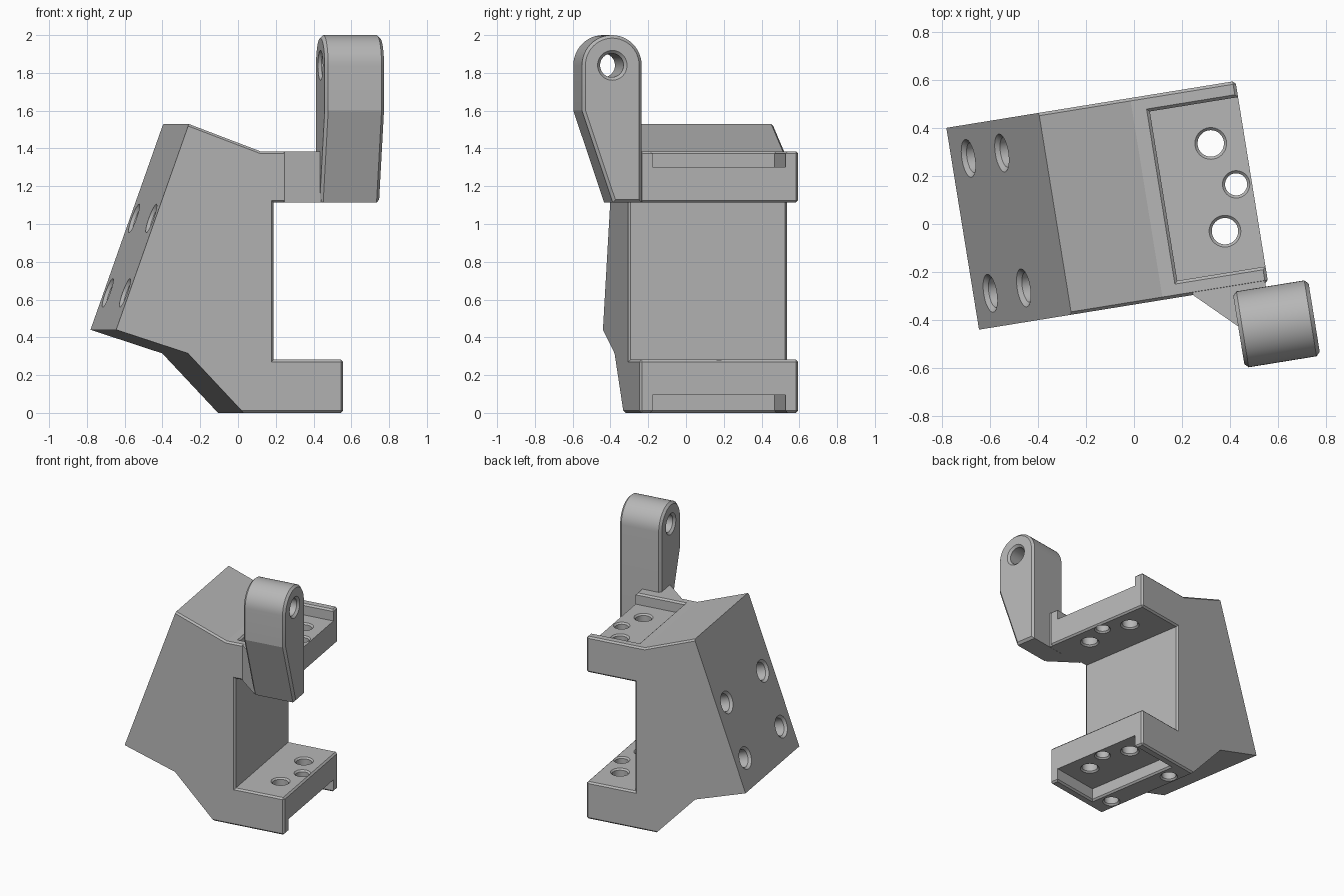
import bpy, bmesh, math
from mathutils import Vector

if "Cube" in bpy.data.objects:
    bpy.data.objects.remove(bpy.data.objects["Cube"])

TURN = math.radians(9.2)      # whole bracket is turned about z
FRONT, BACK = -0.331, 0.52    # depth range of the main body

grey = bpy.data.materials.new("grey plastic")
grey.diffuse_color = (0.47, 0.47, 0.47, 1)
grey.use_nodes = True
grey.node_tree.nodes["Principled BSDF"].inputs["Base Color"].default_value = grey.diffuse_color


def make_object(name, bm):
    bmesh.ops.recalc_face_normals(bm, faces=bm.faces[:])
    me = bpy.data.meshes.new(name)
    bm.to_mesh(me)
    bm.free()
    ob = bpy.data.objects.new(name, me)
    bpy.context.collection.objects.link(ob)
    me.materials.append(grey)
    return ob


def loft(rings):
    """Closed solid through equal-length rings of points."""
    bm = bmesh.new()
    loops = [[bm.verts.new(p) for p in ring] for ring in rings]
    n = len(loops[0])
    for a, b in zip(loops, loops[1:]):
        for i in range(n):
            j = (i + 1) % n
            bm.faces.new((a[i], a[j], b[j], b[i]))
    bm.faces.new(loops[0])
    bm.faces.new(loops[-1])
    bmesh.ops.recalc_face_normals(bm, faces=bm.faces[:])
    return bm


def chamfer(bm, width, keep):
    edges = [e for e in bm.edges if keep(e)]
    bmesh.ops.bevel(bm, geom=edges, offset=width, segments=1, affect='EDGES', clamp_overlap=True)


def hole_cutter(start, axis, length, r, c, both=True):
    """Round cutter with a countersunk mouth."""
    axis = Vector(axis).normalized()
    side = axis.orthogonal().normalized()
    other = axis.cross(side)
    steps = [(-0.01, r + c + 0.01), (c, r)]
    steps += [(length - c, r), (length + 0.01, r + c + 0.01)] if both else [(length, r)]
    rings = []
    for d, rad in steps:
        mid = Vector(start) + axis * d
        rings.append([mid + (side * math.cos(t) + other * math.sin(t)) * rad
                      for t in (2 * math.pi * k / 48 for k in range(48))])
    return make_object("cutter", loft(rings))


def pocket_cutter(floor, rim):
    """Rectangular recess, open at the tip, flared at the rim."""
    s = 1 if rim > floor else -1
    rings = []
    for z, f in ((floor, 0), (rim - s * 0.012, 0), (rim + s * 0.01, 0.022)):
        u0, v0, v1 = 0.14 - f, -0.262 - f, 0.452 + f
        rings.append([(u0, v0, z), (0.7, v0, z), (0.7, v1, z), (u0, v1, z)])
    return make_object("cutter", loft(rings))


def cut(ob, cutters):
    bpy.context.view_layer.objects.active = ob
    for c in cutters:
        m = ob.modifiers.new("cut", 'BOOLEAN')
        m.operation, m.solver, m.object = 'DIFFERENCE', 'EXACT', c
        bpy.ops.object.modifier_apply(modifier=m.name)
        bpy.data.objects.remove(c)


def finish(ob):
    bpy.ops.object.select_all(action='DESELECT')
    ob.select_set(True)
    bpy.context.view_layer.objects.active = ob
    bpy.ops.object.shade_smooth_by_angle(angle=math.radians(15))
    ob.rotation_euler.z = TURN


# Main body: C-shaped side profile with a slanted mounting face
profile = [(-0.707, 0.44), (-0.322, 0.315), (-0.023, 0), (0.512, 0), (0.512, 0.282),
           (0.139, 0.282), (0.139, 1.113), (0.512, 1.113), (0.512, 1.385),
           (0.068, 1.385), (-0.317, 1.53)]
bm = loft([[(u, v, z) for u, z in profile] for v in (FRONT, BACK)])


def body_edge(e):
    a, b = e.verts
    along_depth = abs(a.co.y - b.co.y) > 0.1
    if along_depth:
        return a.co.x > 0.5
    return max(a.co.x, b.co.x) > -0.02 and min(a.co.x, b.co.x) > -0.5


chamfer(bm, 0.012, body_edge)
body = make_object("bracket_body", bm)

cutters = [pocket_cutter(1.302, 1.385), pocket_cutter(0.095, 0)]
# Three screw holes through each arm
for u, v, r in ((0.369, 0.28, 0.055), (0.446, 0.095, 0.046), (0.369, -0.09, 0.055)):
    for z0, z1 in ((1.113, 1.302), (0.095, 0.282)):
        cutters.append(hole_cutter((u, v, z0), (0, 0, 1), z1 - z0, r, 0.011))
# Two blind holes under the foot
for v in (-0.17, 0.36):
    cutters.append(hole_cutter((0.045, v, 0), (0, 0, 1), 0.22, 0.05, 0.011, False))
# Four blind holes square to the slanted face
slope = Vector((0.39, 0, 1.09)).normalized()
inward = Vector((slope.z, 0, -slope.x))
for u in (-0.637, -0.496):
    for v in (-0.189, 0.38):
        z = 0.44 + (u + 0.707) * 1.09 / 0.39
        cutters.append(hole_cutter((u, v, z), inward, 0.25, 0.063, 0.017, False))
cut(body, cutters)
finish(body)

# Upright lug with a rounded top and a cross hole
outline = [(-0.345, 1.113)]
for k in range(25):
    t = math.pi * k / 24
    outline.append((-0.505 + 0.16 * math.cos(t), 1.84 + 0.16 * math.sin(t)))
outline += [(-0.665, 1.6), (-0.5, 1.113)]
bm = loft([[(u, v, z) for v, z in outline] for u in (0.36, 0.678)])
chamfer(bm, 0.016, lambda e: abs(e.verts[0].co.x - e.verts[1].co.x) < 0.01)
lug = make_object("hinge_lug", bm)
cut(lug, [hole_cutter((0.36, -0.505, 1.84), (1, 0, 0), 0.318, 0.063, 0.016)])
finish(lug)

# Web joining the lug to the upper arm
plan = [(0.195, -0.331), (0.365, -0.495), (0.40, -0.495), (0.50, -0.35),
        (0.50, -0.312), (0.195, -0.312)]
web = make_object("lug_web", loft([[(u, v, z) for u, v in plan] for z in (1.114, 1.384)]))
finish(web)
